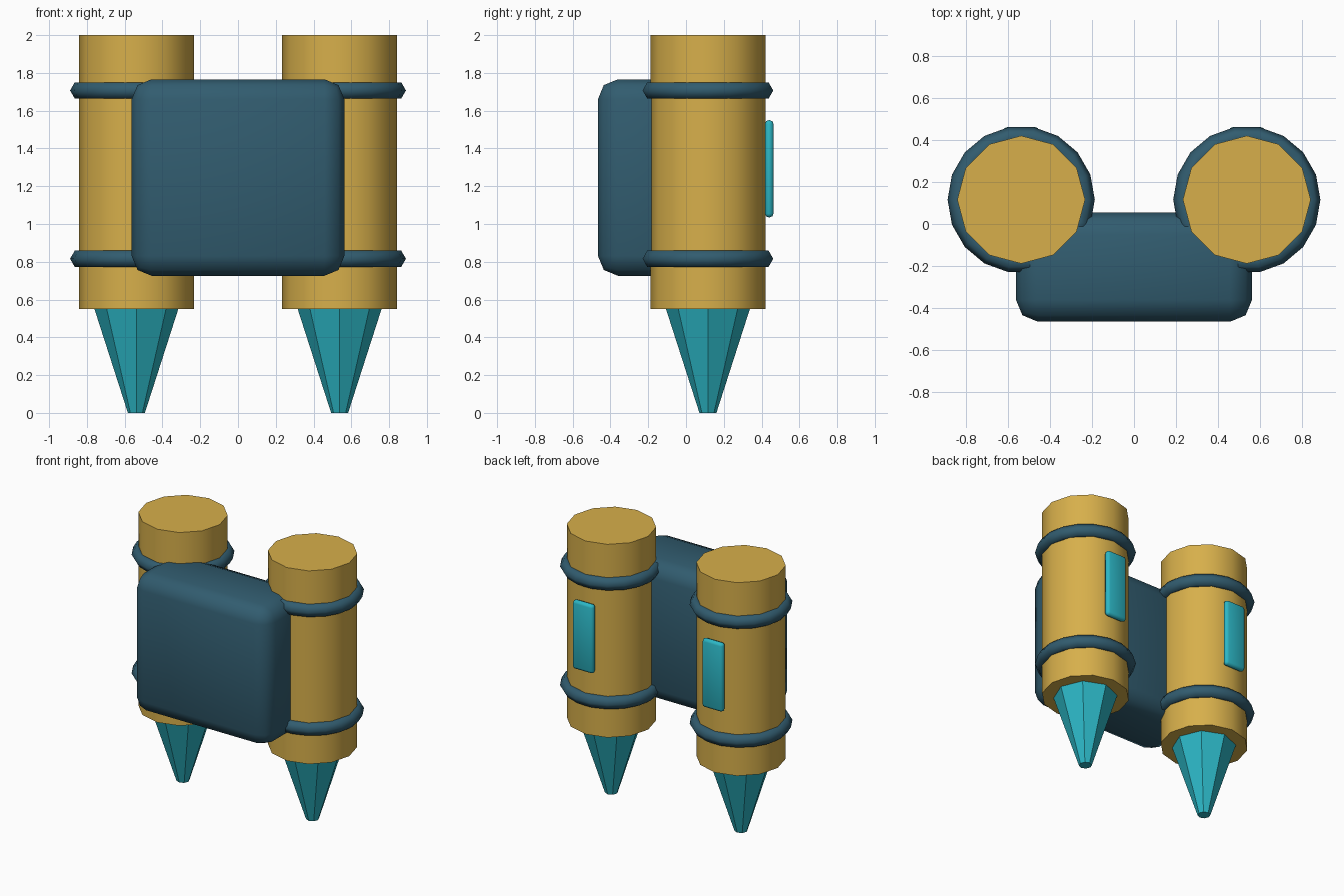
import bpy
import math

if "Cube" in bpy.data.objects:
    bpy.data.objects.remove(bpy.data.objects["Cube"], do_unlink=True)


def material(name, color):
    mat = bpy.data.materials.new(name)
    mat.use_nodes = True
    mat.diffuse_color = (*color, 1)
    mat.node_tree.nodes["Principled BSDF"].inputs["Base Color"].default_value = (*color, 1)
    return mat


gold = material("gold", (0.68, 0.43, 0.07))
cyan = material("cyan", (0.025, 0.47, 0.56))
slate = material("slate blue", (0.031, 0.107, 0.159))


def finish(name, mat, smooth_angle=None):
    """Name and colour the active object; smooth edges flatter than the angle."""
    obj = bpy.context.object
    obj.name = obj.data.name = name
    obj.data.materials.clear()
    obj.data.materials.append(mat)
    if smooth_angle:
        bpy.ops.object.shade_smooth_by_angle(angle=math.radians(smooth_angle))
    return obj


def rounded_box(name, mat, low, high, bevel):
    centre = [(a + b) / 2 for a, b in zip(low, high)]
    bpy.ops.mesh.primitive_cube_add(size=1, location=centre)
    obj = bpy.context.object
    obj.scale = [b - a for a, b in zip(low, high)]
    bpy.ops.object.transform_apply(location=False, rotation=False, scale=True)
    finish(name, mat)
    bpy.ops.object.shade_smooth()
    mod = obj.modifiers.new("rounded edges", "BEVEL")
    mod.width = bevel
    mod.segments = 2
    return obj


TANK_X, TANK_Y, TANK_R = 0.538, 0.116, 0.305
TANK_BOTTOM, TANK_TOP = 0.55, 2.0

# Central pack between the tanks
rounded_box("backpack_body", slate, (-0.563, -0.466, 0.726), (0.563, 0.055, 1.766), 0.105)

for side, x in (("left", TANK_X), ("right", -TANK_X)):
    # Tank
    bpy.ops.mesh.primitive_cylinder_add(
        vertices=12, radius=TANK_R, depth=TANK_TOP - TANK_BOTTOM,
        location=(x, TANK_Y, (TANK_TOP + TANK_BOTTOM) / 2))
    finish(side + "_tank", gold, 40)

    # Flame tapering down to a small flat tip
    bpy.ops.mesh.primitive_cone_add(
        vertices=8, radius1=0.045, radius2=0.222, depth=TANK_BOTTOM,
        location=(x, TANK_Y, TANK_BOTTOM / 2))
    finish(side + "_flame", cyan)

    # Bands around the tank
    for level, z in (("lower", 0.816), ("upper", 1.707)):
        bpy.ops.mesh.primitive_torus_add(
            major_radius=0.301, minor_radius=0.05, major_segments=18,
            minor_segments=6, location=(x, TANK_Y, z))
        finish(side + "_" + level + "_band", slate)
        bpy.ops.object.shade_smooth()

    # Indicator panel on the back of the tank
    rounded_box(side + "_panel", cyan, (x - 0.085, 0.418, 1.035), (x + 0.085, 0.463, 1.55), 0.02)
